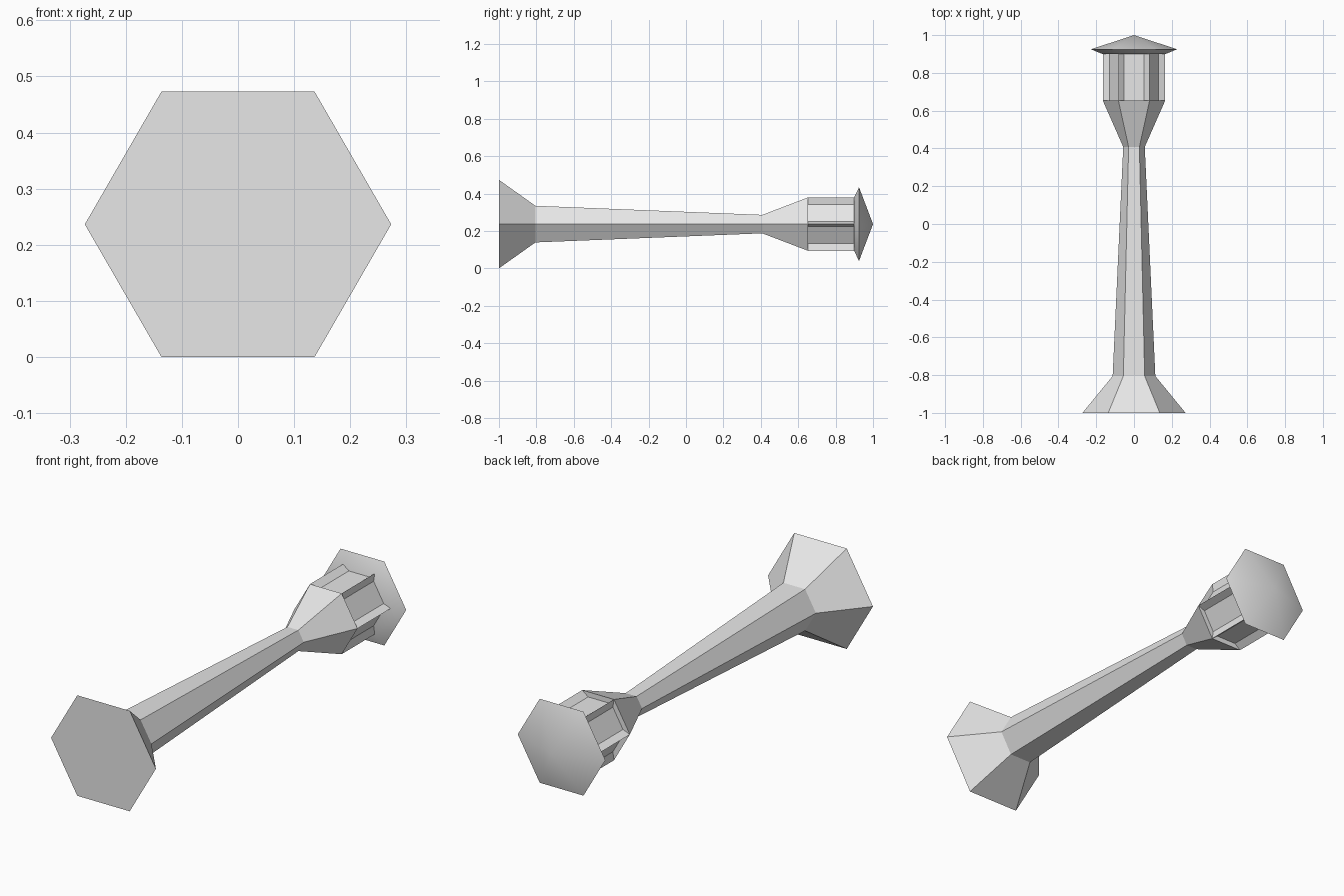
import bpy, bmesh, math

if "Cube" in bpy.data.objects:
    bpy.data.objects.remove(bpy.data.objects["Cube"], do_unlink=True)

SIDES = 6
BASE_R = 0.273
AXIS_Z = BASE_R * math.cos(math.pi / SIDES)   # tower lies on a flat side

grey = bpy.data.materials.new("light grey")
grey.use_nodes = True
grey.diffuse_color = (0.8, 0.8, 0.8, 1)
grey.node_tree.nodes["Principled BSDF"].inputs["Base Color"].default_value = (0.8, 0.8, 0.8, 1)


def hexagon(r):
    """Outline of a hexagon with corners on +x and -x."""
    return [(r * math.cos(math.tau * i / SIDES), r * math.sin(math.tau * i / SIDES))
            for i in range(SIDES)]


def ribbed_hexagon(root, tip, half):
    """Hexagon of recessed panels with a pointed rib at each corner."""
    points = []
    for i in range(SIDES):
        c, s = math.cos(math.tau * i / SIDES), math.sin(math.tau * i / SIDES)
        for u, v in ((root, -half), (tip, 0), (root, half)):
            points.append((u * c - v * s, u * s + v * c))
    return points


def loft(name, sections, apex=None):
    """Join outlines placed along y; close the ends flat or with an apex."""
    bm = bmesh.new()
    rings = [[bm.verts.new((x, y, AXIS_Z + z)) for x, z in outline]
             for y, outline in sections]
    n = len(rings[0])
    for a, b in zip(rings, rings[1:]):
        for i in range(n):
            j = (i + 1) % n
            bm.faces.new((a[i], a[j], b[j], b[i]))
    bm.faces.new(rings[0])
    if apex is None:
        bm.faces.new(rings[-1])
    else:
        top = bm.verts.new((0, apex, AXIS_Z))
        for i in range(n):
            bm.faces.new((rings[-1][i], rings[-1][(i + 1) % n], top))
    bmesh.ops.recalc_face_normals(bm, faces=bm.faces)
    mesh = bpy.data.meshes.new(name)
    bm.to_mesh(mesh)
    bm.free()
    mesh.materials.append(grey)
    obj = bpy.data.objects.new(name, mesh)
    bpy.context.collection.objects.link(obj)
    return obj


# Flared foot, tapering shaft and widening gallery
loft("tower_shaft", [(y, hexagon(r)) for y, r in
                     ((-1, BASE_R), (-0.805, 0.113), (0.408, 0.057), (0.653, 0.165))])

# Lantern room with recessed panels between corner ribs
ribs = ribbed_hexagon(0.129, 0.165, 0.014)
loft("lantern_room", [(0.653, ribs), (0.899, ribs)])

# Overhanging pointed roof, softly shaded
roof = loft("roof", [(0.899, hexagon(0.165)), (0.925, hexagon(0.228))], apex=1.0)
bpy.ops.object.select_all(action='DESELECT')
roof.select_set(True)
bpy.context.view_layer.objects.active = roof
bpy.ops.object.shade_smooth_by_angle(angle=math.radians(32))
